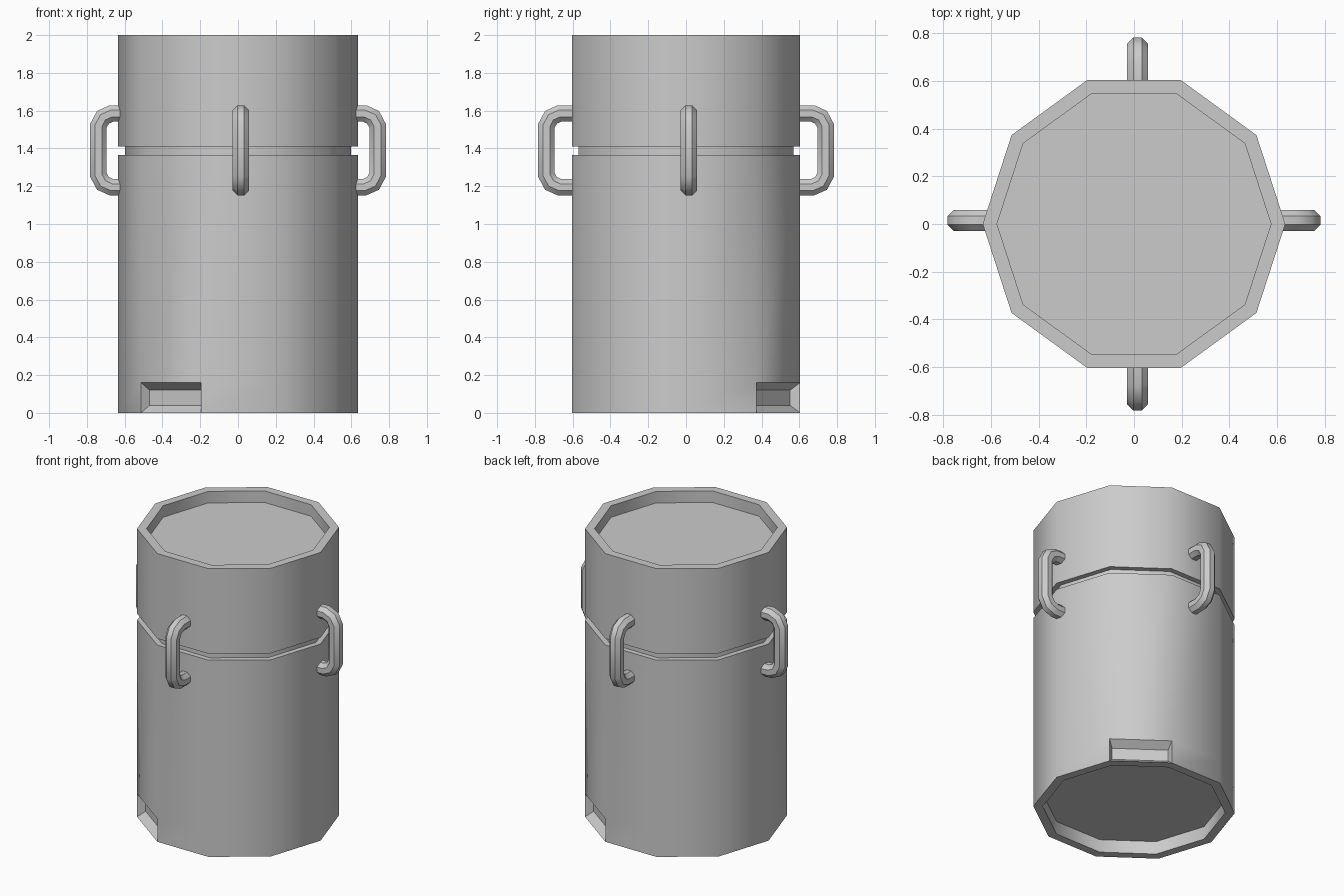
import bpy, bmesh
from math import cos, sin, pi, radians
from mathutils import Vector

if "Cube" in bpy.data.objects:
    bpy.data.objects.remove(bpy.data.objects["Cube"])

SIDES = 10


def finish(name, bm, smooth):
    bmesh.ops.recalc_face_normals(bm, faces=bm.faces)
    me = bpy.data.meshes.new(name)
    bm.to_mesh(me)
    bm.free()
    ob = bpy.data.objects.new(name, me)
    bpy.context.collection.objects.link(ob)
    bpy.ops.object.select_all(action='DESELECT')
    bpy.context.view_layer.objects.active = ob
    ob.select_set(True)
    if smooth:
        bpy.ops.object.shade_smooth_by_angle(angle=radians(40))
    return ob


def bridge(bm, a, b, skip=()):
    n = len(a)
    for i in range(n):
        if i not in skip:
            bm.faces.new((a[i], a[(i + 1) % n], b[(i + 1) % n], b[i]))


# Barrel: ten-sided profile with recessed ends and a lid groove
R, RIM, GROOVE = 0.635, 0.575, 0.598
NOTCH_TOP, NOTCHES = 0.16, (1, 6)
profile = [(RIM, 0.09), (RIM, 0), (R, 0), (R, NOTCH_TOP), (R, 1.365),
           (GROOVE, 1.365), (GROOVE, 1.41), (R, 1.41), (R, 2), (RIM, 2), (RIM, 1.92)]
bm = bmesh.new()
rings = [[bm.verts.new((r * cos(2 * pi * i / SIDES), r * sin(2 * pi * i / SIDES), z))
          for i in range(SIDES)] for r, z in profile]
for k in range(len(rings) - 1):
    bridge(bm, rings[k], rings[k + 1], NOTCHES if k == 2 else ())
bm.faces.new(rings[0])
bm.faces.new(rings[-1])

# Sloped finger pockets at the foot, on two opposite sides
for i in NOTCHES:
    j = (i + 1) % SIDES
    outer = [rings[2][i], rings[2][j], rings[3][j], rings[3][i]]
    along = (outer[1].co - outer[0].co).normalized()
    a = 2 * pi * (i + 0.5) / SIDES
    inward = Vector((-cos(a), -sin(a), 0)) * 0.05
    inner = [bm.verts.new(v.co + inward + along * s * 0.02 + Vector((0, 0, t * 0.04)))
             for v, s, t in zip(outer, (1, -1, -1, 1), (1, 1, -1, -1))]
    bridge(bm, outer, inner)
    bm.faces.new(inner)
finish("barrel", bm, True)

# Latch handles: octagonal bar swept along a C-shaped path
half = [(0.58, 0.195), (0.67, 0.195), (0.715, 0.175), (0.739, 0.13)]
path = [Vector((x, 1.39 + z)) for x, z in half] + \
       [Vector((x, 1.39 - z)) for x, z in reversed(half)]
BAR = 0.047


def handle(name, out, side):
    bm = bmesh.new()
    loops = []
    for k, p in enumerate(path):
        d1 = (p - path[max(k - 1, 0)]).normalized()
        d2 = (path[min(k + 1, len(path) - 1)] - p).normalized()
        t = (d1 + d2).normalized()
        ref = d2 if d2.length else d1
        n = Vector((-t.y, t.x)) / max(t.dot(ref), 0.5)   # mitred corner
        loop = []
        for s in range(8):
            a = pi / 8 + s * pi / 4
            q = p + n * BAR * cos(a)
            loop.append(bm.verts.new(out * q.x + side * (0.015 + BAR * sin(a))
                                     + Vector((0, 0, q.y))))
        loops.append(loop)
    for a, b in zip(loops, loops[1:]):
        bridge(bm, a, b)
    bm.faces.new(loops[0])
    bm.faces.new(loops[-1])
    finish(name, bm, True)


X, Y = Vector((1, 0, 0)), Vector((0, 1, 0))
handle("handle_right", X, Y)
handle("handle_left", -X, Y)
handle("handle_back", Y, X)
handle("handle_front", -Y, X)
